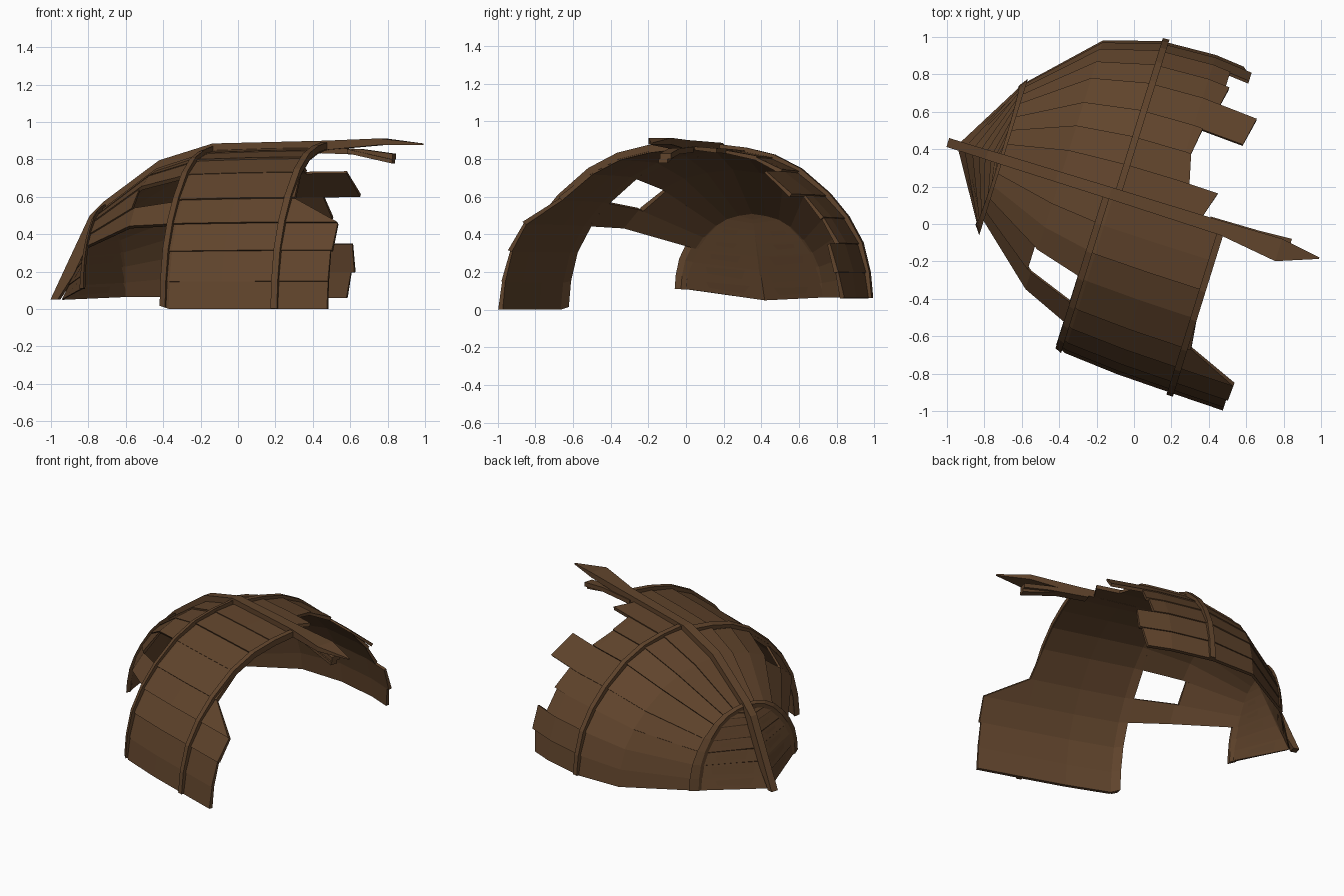
import bpy, bmesh, random
from math import radians
from mathutils import Vector, Matrix

if "Cube" in bpy.data.objects:
    bpy.data.objects.remove(bpy.data.objects["Cube"])

random.seed(4)
TURN = Matrix.Rotation(radians(-17.3), 3, 'Z')
CENTRE = 0.12                    # keel line offset across the hull
BOW = -0.79                      # station of the bow rib
THICK = -0.012                   # inner face of the planking

wood = bpy.data.materials.new("weathered_wood")
wood.diffuse_color = (0.118, 0.058, 0.025, 1)
wood.use_nodes = True
wood.node_tree.nodes["Principled BSDF"].inputs["Base Color"].default_value = wood.diffuse_color

# half section from keel to gunwale: (width share, height share)
PROFILE = [(0, 1), (.2, .975), (.38, .93), (.55, .84), (.73, .68),
           (.85, .53), (.94, .36), (.985, .17), (1, 0)]
# station: front half width, back half width, keel height, front bottom, back bottom
STATIONS = [(-.79, .375, .405, .52, .11, .065), (-.45, .725, .755, .755, .08, .065),
            (-.15, .875, .845, .85, 0, .06), (.15, .90, .86, .86, 0, .06),
            (.46, .91, .83, .865, 0, .06), (.85, .92, .80, .865, 0, .06)]


def station(u):
    for a, b in zip(STATIONS, STATIONS[1:]):
        if u <= b[0]:
            t = max(0, (u - a[0]) / (b[0] - a[0]))
            return [p + (q - p) * t for p, q in zip(a, b)][1:]
    return STATIONS[-1][1:]


def hull_point(side, k, u, off=0.0):
    """Point on the hull; side -1 front, +1 back; off pushes it outward."""
    wf, wb, h, zf, zb = station(u)
    w, zb = (wf, zf) if side < 0 else (wb, zb)

    def sec(i):
        d, z = PROFILE[max(0, min(len(PROFILE) - 1, i))]
        return Vector((d * w, zb + z * (h - zb)))
    t = sec(k + 1) - sec(k - 1) if k else Vector((1, 0))
    n = Vector((-t.y, t.x)).normalized()
    p = sec(k)
    if u < BOW:                  # run together into the raked stem
        f = (BOW - u) / .23
        zn = PROFILE[k][1]
        p = p.lerp(Vector((0, .05 + .45 * zn)), f)
        u = BOW + f * (-1.02 + .22 * zn - BOW)
    p = p + n * off
    return Vector((u, CENTRE + side * max(p.x, 0), max(p.y, 0)))


def loft(name, rings):
    """Skin a row of four-cornered rings and close both ends."""
    verts = [TURN @ v for r in rings for v in r]
    faces = [(0, 1, 2, 3)]
    for i in range(len(rings) - 1):
        for j in range(4):
            a, b = 4 * i + j, 4 * i + (j + 1) % 4
            faces.append((a, b, b + 4, a + 4))
    e = 4 * (len(rings) - 1)
    faces.append((e, e + 1, e + 2, e + 3))
    me = bpy.data.meshes.new(name)
    me.from_pydata(verts, [], faces)
    me.materials.append(wood)
    bm = bmesh.new()
    bm.from_mesh(me)
    bmesh.ops.recalc_face_normals(bm, faces=bm.faces)
    bm.to_mesh(me)
    bm.free()
    bpy.context.collection.objects.link(bpy.data.objects.new(name, me))


def plank(name, side, k, u0, top_end, low_end):
    """One lapped strake between profile points k and k+1."""
    lift = random.uniform(0, .006)
    us = [u0] + [s[0] for s in STATIONS if u0 < s[0] < min(top_end, low_end)]
    pairs = [(u, u) for u in us] + [(top_end, low_end)]
    loft(name, [[hull_point(side, k, a, lift), hull_point(side, k + 1, b, lift + .008),
                 hull_point(side, k + 1, b, THICK), hull_point(side, k, a, THICK)]
                for a, b in pairs])


def rib(name, side, u, width=.036, height=.03):
    a, b = u - width / 2, u + width / 2
    loft(name, [[hull_point(side, k, a, -.005), hull_point(side, k, a, height),
                 hull_point(side, k, b, height), hull_point(side, k, b, -.005)]
                for k in range(len(PROFILE))])


# bow planking and ribs, both sides
for side, label in ((-1, "front"), (1, "back")):
    for k in range(8):
        plank(f"bow_plank_{label}_{k}", side, k, -1.02, BOW, BOW)
    rib(f"bow_rib_{label}", side, BOW)
    rib(f"middle_rib_{label}", side, -.185 if side < 0 else -.13)
rib("stern_rib_front", -1, .455)

# back side: full planks with broken ends
for k, ends in enumerate([(.33, .38), (.22, .18), (.18, .20), (.43, .46),
                          (.25, .27), (.25, .25), (.36, .36), (.34, .31)]):
    plank(f"back_plank_{k}", 1, k, BOW, *ends)

# front side: forward planks around the breach, then the whole middle bay
for k, end in enumerate((-.19, -.19, -.19, -.47, -.19)):
    plank(f"front_forward_plank_{k}", -1, k, BOW, end, end)
for k, ends in enumerate([(.47, .47), (.47, .47), (.47, .47), (.47, .49),
                          (.49, .765), (.765, .76), (.75, .75), (.75, .75)]):
    plank(f"front_middle_plank_{k}", -1, k, -.205, *ends)

# keel and stem: (u, height, left half width, right half width, depth)
KEEL = [(-1.08, .05, .025, .025, .0), (-.99, .235, .025, .025, .05),
        (-.86, .50, .026, .026, .05), (-.78, .575, .028, .028, .05),
        (-.47, .795, .03, .03, .05), (-.17, .885, .032, .032, .05),
        (.46, .90, .04, .035, .05), (.78, .912, .085, .04, .035),
        (1.0, .885, .004, .004, .008)]
loft("keel", [[Vector((u, CENTRE - l, z)), Vector((u, CENTRE + r, z)),
               Vector((u + (.04 if u < -.8 else 0), CENTRE + r, z - d)),
               Vector((u + (.04 if u < -.8 else 0), CENTRE - l, z - d))]
              for u, z, l, r, d in KEEL])


def board(name, pts, half, thick):
    """Loose broken board along a short path of (u, v, z) points."""
    loft(name, [[Vector((u, v - half, z)), Vector((u, v + half, z)),
                 Vector((u, v + half, z - thick)), Vector((u, v - half, z - thick))]
                for u, v, z in pts])


# broken boards hanging beside the keel
board("keel_side_board", [(.38, .13, .865), (.65, .135, .855), (.83, .145, .83)], .03, .03)
board("torn_board_end", [(.58, .12, .855), (.83, .13, .80)], .025, .022)
